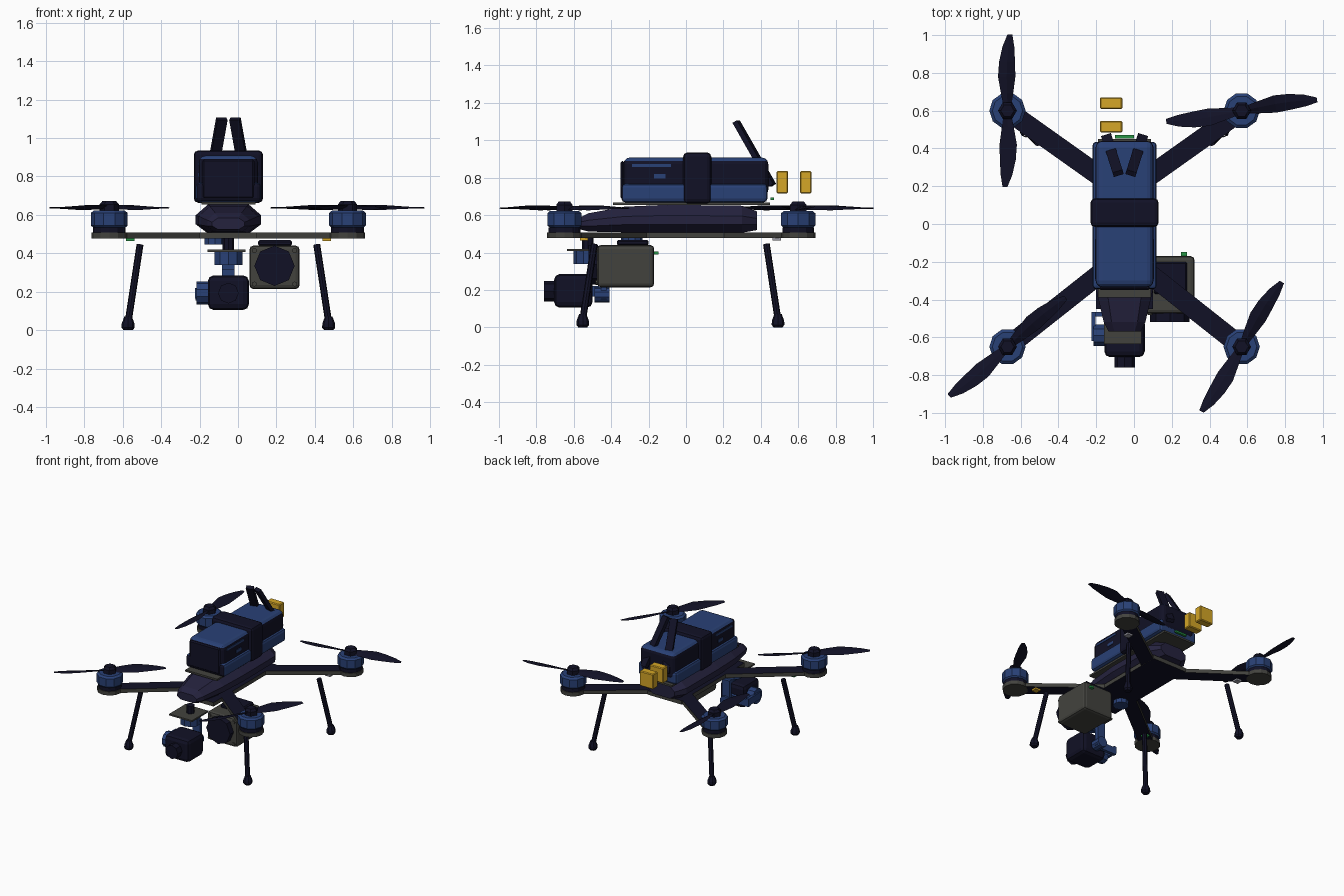
import bpy, bmesh, math
from mathutils import Vector, Matrix

if "Cube" in bpy.data.objects:
    bpy.data.objects.remove(bpy.data.objects["Cube"])

CX, CY = -0.05, -0.025   # centre of the airframe


def mat(name, r, g, b):
    m = bpy.data.materials.new(name)
    m.diffuse_color = (r, g, b, 1)
    m.use_nodes = True
    m.node_tree.nodes["Principled BSDF"].inputs["Base Color"].default_value = m.diffuse_color
    return m


NAVY = mat("dark navy", 0.0056, 0.0056, 0.019)
BLUE = mat("steel blue", 0.022, 0.052, 0.18)
HULL = mat("dark violet", 0.018, 0.016, 0.048)
GREY = mat("warm grey", 0.055, 0.055, 0.048)
GOLD = mat("gold", 0.66, 0.38, 0.02)
GREEN = mat("green", 0.02, 0.3, 0.06)
PALE = mat("pale grey", 0.35, 0.35, 0.4)


def finish(name, bm, mats, rule=None):
    bmesh.ops.recalc_face_normals(bm, faces=bm.faces)
    bm.normal_update()
    if rule:
        for f in bm.faces:
            f.material_index = rule(f)
    me = bpy.data.meshes.new(name)
    bm.to_mesh(me)
    bm.free()
    for m in mats if isinstance(mats, tuple) else (mats,):
        me.materials.append(m)
    ob = bpy.data.objects.new(name, me)
    bpy.context.collection.objects.link(ob)
    return ob


def box(name, x, y, z, mats, bevel=0, seg=2, rule=None):
    """Box from (min, max) ranges, optionally bevelled."""
    bm = bmesh.new()
    bmesh.ops.create_cube(bm, size=1)
    for v in bm.verts:
        v.co = [(r[0] + r[1]) / 2 + c * (r[1] - r[0]) for r, c in zip((x, y, z), v.co)]
    if bevel:
        bmesh.ops.bevel(bm, geom=bm.edges[:], offset=bevel, segments=seg,
                        profile=0.5, affect='EDGES')
    return finish(name, bm, mats, rule)


def rod(name, a, b, r1, mats, r2=None, n=10):
    """Cylinder or cone between two points."""
    a, b = Vector(a), Vector(b)
    d = b - a
    bm = bmesh.new()
    rot = d.to_track_quat('Z', 'Y').to_matrix().to_4x4()
    bmesh.ops.create_cone(bm, cap_ends=True, segments=n, radius1=r1,
                          radius2=r1 if r2 is None else r2, depth=d.length,
                          matrix=Matrix.Translation((a + b) / 2) @ rot)
    return finish(name, bm, mats)


def bar(name, a, b, w, t, mats, rule=None):
    """Flat bar between two points: w across, t thick."""
    a, b = Vector(a), Vector(b)
    d = (b - a).normalized()
    side = d.cross(Vector((0, 0, 1))).normalized()
    up = side.cross(d)
    bm = bmesh.new()
    ends = [[bm.verts.new(p + side * w / 2 * s + up * t / 2 * u)
             for s, u in ((-1, -1), (1, -1), (1, 1), (-1, 1))] for p in (a, b)]
    return skin(name, bm, ends, mats, rule)


def skin(name, bm, rings, mats, rule=None):
    n = len(rings[0])
    for p, q in zip(rings, rings[1:]):
        for i in range(n):
            bm.faces.new((p[i], p[(i + 1) % n], q[(i + 1) % n], q[i]))
    bm.faces.new(rings[0])
    bm.faces.new(rings[-1])
    return finish(name, bm, mats, rule)


def lathe(name, at, prof, mats, n=8):
    bm = bmesh.new()
    rings = [[bm.verts.new((at[0] + r * math.cos(2 * math.pi * i / n),
                            at[1] + r * math.sin(2 * math.pi * i / n), at[2] + z))
              for i in range(n)] for r, z in prof]
    return skin(name, bm, rings, mats)


# Faceted hull: eight-sided sections lofted along y
bm = bmesh.new()
rings = []
for y, w, z0, z1 in ((-0.57, 0.085, 0.525, 0.585), (-0.52, 0.11, 0.512, 0.61),
                     (-0.33, 0.155, 0.508, 0.645), (-0.1, 0.17, 0.506, 0.655),
                     (0.3, 0.165, 0.506, 0.65), (0.38, 0.115, 0.52, 0.62)):
    h = z1 - z0
    sec = ((-0.65, 0), (0.65, 0), (1, 0.3), (1, 0.62), (0.62, 1), (-0.62, 1), (-1, 0.62), (-1, 0.3))
    rings.append([bm.verts.new((CX + w * u, y, z0 + h * v)) for u, v in sec])
skin("hull", bm, rings, HULL)


def sides(f):   # grey edges, navy top and bottom
    return 0 if abs(f.normal.z) < 0.5 else 1


box("base_plate", (-0.2, 0.1), (-0.45, 0.34), (0.477, 0.508), (GREY, NAVY), rule=sides)

# Arms, motors, propellers, legs and lamps
# blade outline: radius, leading edge, trailing edge, pitch in degrees
BLADE = ((0.03, 0.022, -0.022, 24), (0.09, 0.034, -0.03, 22), (0.18, 0.05, -0.042, 17),
         (0.26, 0.044, -0.04, 12), (0.34, 0.026, -0.036, 8), (0.403, 0.0, -0.026, 5))
for sx, sy, tag, angle, lamp in ((-1, 1, "back_left", 90, PALE), (1, 1, "back_right", 10, PALE),
                                 (-1, -1, "front_left", 42, GREEN), (1, -1, "front_right", 60, GOLD)):
    mx, my = CX + sx * 0.62, CY + sy * 0.625
    root_y = 0.16 if sy > 0 else -0.16
    bar(tag + "_arm", (CX, root_y, 0.493), (mx, my, 0.493), 0.105, 0.03, (GREY, NAVY), sides)
    rod(tag + "_motor_pad", (mx, my, 0.477), (mx, my, 0.507), 0.092, GREY, n=12)
    rod(tag + "_motor_base", (mx, my, 0.507), (mx, my, 0.535), 0.085, NAVY, n=12)
    lathe(tag + "_motor", (mx, my, 0), ((0.085, 0.535), (0.096, 0.545), (0.096, 0.61), (0.08, 0.623)), BLUE, 10)
    lathe(tag + "_propeller_cap", (mx, my, 0), ((0.05, 0.622), (0.05, 0.655), (0.035, 0.673)), NAVY, 6)
    for k in (0, 1):
        bm = bmesh.new()
        rings = []
        rot = Matrix.Translation((mx, my, 0.638)) @ Matrix.Rotation(math.radians(angle + 180 * k), 4, 'Z')
        for r, le, te, p in BLADE:
            s = math.sin(math.radians(p))
            t = 0.006 if r < 0.3 else 0.003
            pts = ((le, 0), ((le + te) / 2, t), (te, 0), ((le + te) / 2, -t))
            rings.append([bm.verts.new(rot @ Vector((r, c, c * s + h))) for c, h in pts])
        skin(f"{tag}_blade_{k + 1}", bm, rings, NAVY)
    tx, ty = CX + sx * 0.46, -0.03 + sy * 0.46
    fx, fy = CX + sx * 0.522, -0.03 + sy * 0.522
    rod(tag + "_leg", (fx, fy, 0.04), (tx, ty, 0.445), 0.018, NAVY, n=8)
    lathe(tag + "_foot", (fx, fy, 0), ((0.024, 0), (0.034, 0.013), (0.033, 0.035), (0.02, 0.07)), NAVY)
    lx, ly = CX + sx * 0.512, -0.03 + sy * 0.515
    box(tag + "_lamp", (lx - 0.022, lx + 0.022), (ly - 0.022, ly + 0.022), (0.465, 0.479), lamp)

# Battery: grey plate, blue tray, navy pack with blue top, strap
box("battery_plate", (-0.19, 0.09), (-0.39, 0.45), (0.654, 0.668), GREY)
box("battery_tray", (-0.22, 0.12), (-0.345, 0.435), (0.668, 0.768), (BLUE, NAVY), 0.02, 2,
    lambda f: 1 if f.normal.y < -0.5 else 0)
box("battery_pack", (-0.203, 0.103), (-0.335, 0.44), (0.7, 0.908), (NAVY, BLUE), 0.035, 3,
    lambda f: 1 if f.normal.z > 0.45 else 0)
box("battery_front_cap", (-0.185, 0.085), (-0.35, -0.33), (0.685, 0.89), NAVY, 0.009, 1)
box("strap", (-0.23, 0.13), (-0.015, 0.135), (0.663, 0.935), NAVY, 0.022, 2)
for side, x in (("left", -0.203), ("right", 0.103)):
    box(side + "_pack_stripe", (x - 0.004, x + 0.004), (-0.29, -0.08), (0.858, 0.874), BLUE)
    box(side + "_pack_mark", (x - 0.004, x + 0.004), (-0.17, -0.11), (0.797, 0.82), BLUE)

# Antennas, rear contact strip and loose plug blocks
for side, s in (("left", -1), ("right", 1)):
    bar(side + "_antenna", (CX + s * 0.095, 0.462, 0.76), (CX + s * 0.034, 0.268, 1.1), 0.055, 0.028, NAVY)
box("contact_strip", (-0.1, 0.0), (0.452, 0.47), (0.68, 0.694), GREEN)
for i, y in enumerate((0.515, 0.64)):
    box(f"plug_{i + 1}", (-0.18, -0.062), (y - 0.031, y + 0.031), (0.716, 0.836), GOLD, 0.006, 1)

# Side payload with octagonal lens
box("payload_body", (0.06, 0.32), (-0.475, -0.17), (0.214, 0.44), GREY, 0.02, 2)
rod("payload_lens", (0.19, -0.52, 0.335), (0.19, -0.47, 0.335), 0.105, NAVY, n=8)
box("payload_mount", (0.105, 0.28), (-0.37, -0.2), (0.438, 0.468), NAVY, 0.008, 1)
box("payload_port", (0.25, 0.28), (-0.172, -0.148), (0.39, 0.405), GREEN)
for i, (x, z) in enumerate(((0.085, 0.24), (0.295, 0.24), (0.085, 0.415), (0.295, 0.415))):
    rod(f"payload_screw_{i + 1}", (x, -0.483, z), (x, -0.47, z), 0.013, GREY, n=8)

# Gimbal camera under the nose
rod("belly_sensor", (-0.12, -0.29, 0.445), (-0.12, -0.29, 0.478), 0.057, BLUE, n=10)
box("gimbal_plate", (-0.16, 0.04), (-0.635, -0.43), (0.408, 0.42), GREY)
rod("gimbal_post", (CX, -0.525, 0.415), (CX, -0.525, 0.48), 0.03, NAVY, n=8)
rod("yaw_motor", (CX, -0.525, 0.338), (CX, -0.525, 0.41), 0.076, BLUE, n=10)
box("yaw_arm", (-0.083, -0.017), (-0.525, -0.425), (0.315, 0.34), BLUE)
box("drop_arm", (-0.083, -0.017), (-0.455, -0.425), (0.15, 0.33), BLUE)
rod("roll_motor", (CX, -0.41, 0.175), (CX, -0.49, 0.175), 0.042, BLUE, n=10)
box("back_arm", (-0.222, -0.03), (-0.49, -0.465), (0.155, 0.21), BLUE)
box("side_arm", (-0.225, -0.203), (-0.62, -0.465), (0.165, 0.22), BLUE)
rod("pitch_motor", (-0.215, -0.59, 0.193), (-0.15, -0.59, 0.193), 0.06, BLUE, n=10)
box("camera_body", (-0.157, 0.057), (-0.705, -0.5), (0.105, 0.285), NAVY, 0.03, 2)
rod("camera_lens", (CX, -0.76, 0.193), (CX, -0.69, 0.193), 0.054, NAVY, n=8)
